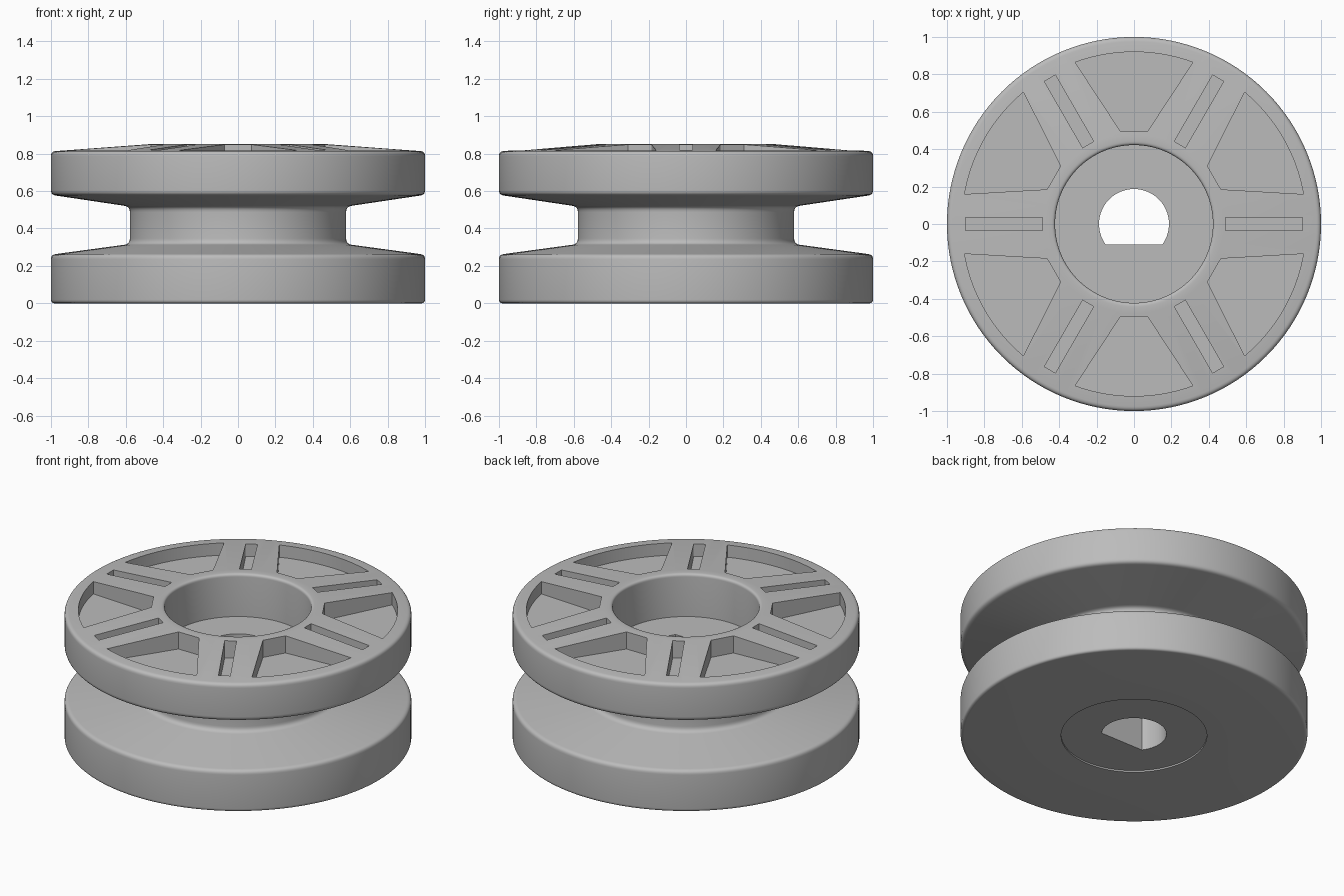
import bpy, bmesh, math
from mathutils import Vector, Matrix

if "Cube" in bpy.data.objects:
    bpy.data.objects.remove(bpy.data.objects["Cube"])

grey = bpy.data.materials.new("plain_grey")
grey.diffuse_color = (0.5, 0.5, 0.5, 1)
grey.use_nodes = True
grey.node_tree.nodes["Principled BSDF"].inputs["Base Color"].default_value = grey.diffuse_color


def make_object(name, bm):
    bmesh.ops.recalc_face_normals(bm, faces=bm.faces)
    mesh = bpy.data.meshes.new(name)
    bm.to_mesh(mesh)
    bm.free()
    mesh.materials.append(grey)
    ob = bpy.data.objects.new(name, mesh)
    bpy.context.collection.objects.link(ob)
    return ob


def rounded(points):
    """Turn (r, z, fillet) corners into a profile with rounded corners."""
    out = []
    for i, (x, z, f) in enumerate(points):
        p = Vector((x, z))
        if f == 0:
            out.append(p)
            continue
        a = Vector(points[i - 1][:2]) - p
        b = Vector(points[i + 1][:2]) - p
        s, e = p + a.normalized() * f, p + b.normalized() * f
        for k in range(6):
            t = k / 5
            out.append(s * (1 - t) ** 2 + p * 2 * t * (1 - t) + e * t * t)
    return out


def prism(bm, outline, z0, z1, angle=0):
    rot = Matrix.Rotation(angle, 3, 'Z')
    face = bm.faces.new([bm.verts.new(rot @ Vector((x, y, z0))) for x, y in outline])
    ext = bmesh.ops.extrude_face_region(bm, geom=[face])
    verts = [v for v in ext["geom"] if isinstance(v, bmesh.types.BMVert)]
    bmesh.ops.translate(bm, verts=verts, vec=(0, 0, z1 - z0))


# Spool body: one turned profile with flanges, groove, bore and bottom recess
profile = rounded([
    (0, 0.01, 0), (0.42, 0.01, 0), (0.42, 0, 0), (1, 0, 0.02),
    (1, 0.26, 0.025), (0.578, 0.317, 0.03), (0.578, 0.517, 0.03),
    (1, 0.58, 0.025), (1, 0.812, 0.025), (0.46, 0.852, 0.02),
    (0.422, 0.85, 0.018), (0.422, 0.58, 0), (0, 0.58, 0)])
bm = bmesh.new()
verts = [bm.verts.new((p.x, 0, p.y)) for p in profile]
edges = [bm.edges.new(pair) for pair in zip(verts, verts[1:])]
bmesh.ops.spin(bm, geom=verts + edges, cent=(0, 0, 0), axis=(0, 0, 1),
               angle=math.tau, steps=128, use_duplicate=False)
bmesh.ops.remove_doubles(bm, verts=bm.verts, dist=1e-4)
body = make_object("spool_body", bm)

# Cutter shapes: D-shaped shaft hole, six fan pockets and six narrow slots
cut = bmesh.new()
a0 = math.asin(-0.11 / 0.187)
sweep = math.pi - 2 * a0
d_hole = [(0.187 * math.cos(a0 + sweep * i / 48), 0.187 * math.sin(a0 + sweep * i / 48))
          for i in range(49)]
prism(cut, d_hole, -0.2, 0.7)

half = math.radians(20)
fan = [(0.92 * math.cos(-half + 2 * half * i / 16), 0.92 * math.sin(-half + 2 * half * i / 16))
       for i in range(17)]
fan += [(0.62, 0.163), (0.495, 0.072), (0.495, -0.072), (0.62, -0.163)]
# straight side walls from the inner corners to the arc ends
fan = [p for p in fan if abs(p[0] - 0.62) > 1e-6]
slot = [(0.49, -0.034), (0.9, -0.034), (0.9, 0.034), (0.49, 0.034)]
for k in range(6):
    prism(cut, fan, 0.74, 1.0, math.radians(30 + 60 * k))
    prism(cut, slot, 0.74, 1.0, math.radians(60 * k))
cutter = make_object("cutter", cut)
cutter.hide_render = True

# Cut, then smooth the turned surfaces
mod = body.modifiers.new("cut", 'BOOLEAN')
mod.operation = 'DIFFERENCE'
mod.solver = 'EXACT'
mod.object = cutter
bpy.context.view_layer.objects.active = body
body.select_set(True)
bpy.ops.object.modifier_apply(modifier="cut")
bpy.data.objects.remove(cutter, do_unlink=True)
bpy.ops.object.shade_smooth_by_angle(angle=math.radians(30))
